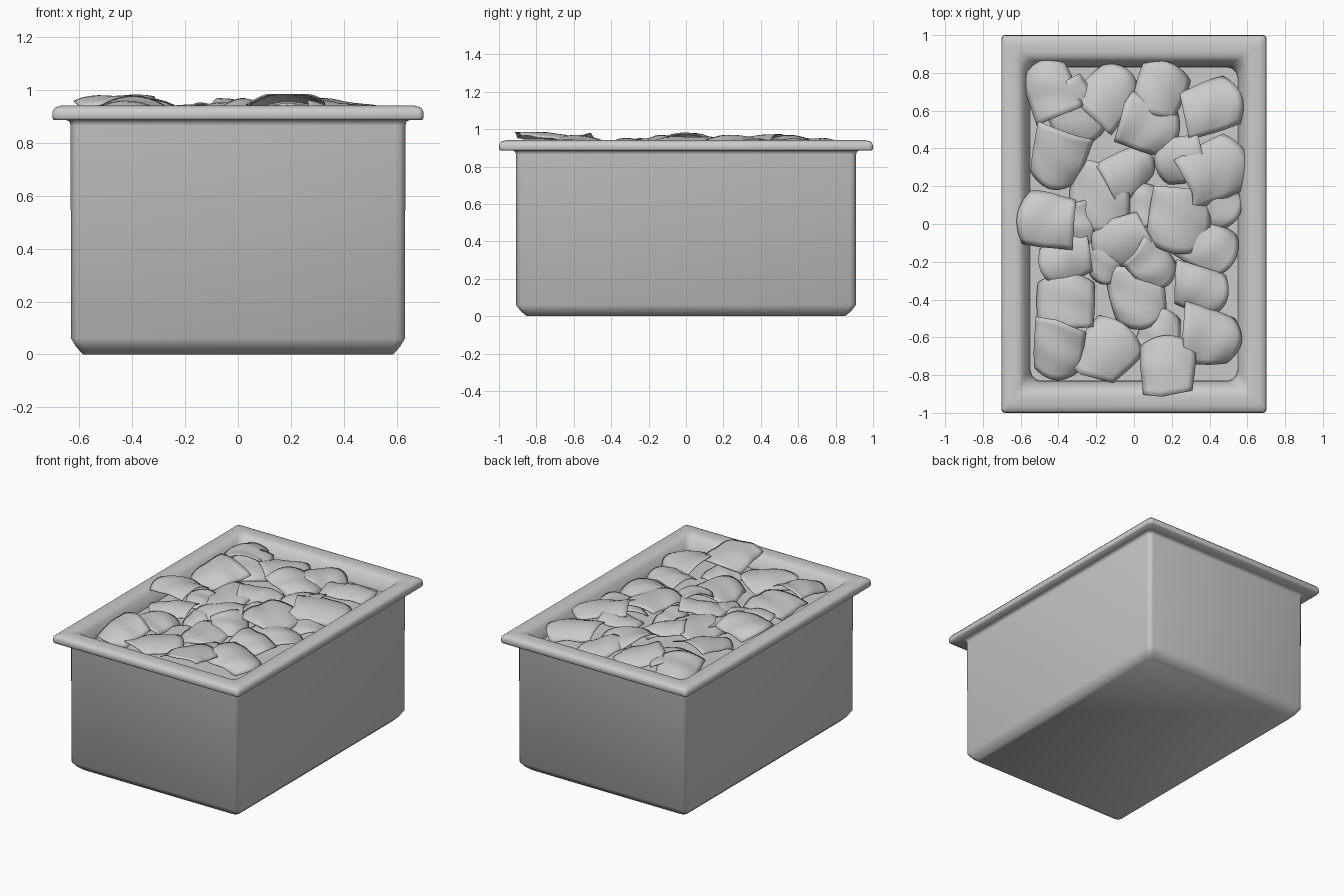
import bpy, bmesh, math, random
from mathutils import Matrix, Vector

if "Cube" in bpy.data.objects:
    bpy.data.objects.remove(bpy.data.objects["Cube"])

random.seed(11)


def make_object(name, bm, angle=40):
    me = bpy.data.meshes.new(name)
    bm.to_mesh(me)
    bm.free()
    ob = bpy.data.objects.new(name, me)
    bpy.context.collection.objects.link(ob)
    bpy.ops.object.select_all(action='DESELECT')
    ob.select_set(True)
    bpy.context.view_layer.objects.active = ob
    bpy.ops.object.shade_smooth_by_angle(angle=math.radians(angle))
    return ob


def ring(bm, hx, hy, z, r, seg=3):
    """Rounded rectangle of vertices."""
    verts = []
    for k, (sx, sy) in enumerate([(1, 1), (-1, 1), (-1, -1), (1, -1)]):
        for i in range(seg + 1):
            a = math.pi / 2 * (k + i / seg)
            verts.append(bm.verts.new((sx * (hx - r) + r * math.cos(a),
                                       sy * (hy - r) + r * math.sin(a), z)))
    return verts


def loft(name, profile, angle=80):
    bm = bmesh.new()
    rings = [ring(bm, *p) for p in profile]
    for a, b in zip(rings, rings[1:]):
        n = len(a)
        for i in range(n):
            bm.faces.new((a[i], a[(i + 1) % n], b[(i + 1) % n], b[i]))
    bm.faces.new(rings[0][::-1])
    bm.faces.new(rings[-1])
    return make_object(name, bm, angle)


# Tub: outside wall, rolled rim, inside wall and floor
loft("tub", [
    (0.585, 0.85, 0.0, 0.03), (0.611, 0.884, 0.027, 0.03),
    (0.631, 0.908, 0.06, 0.03), (0.633, 0.910, 0.865, 0.03),
    (0.637, 0.914, 0.881, 0.03),
    (0.65, 0.925, 0.886, 0.03), (0.697, 0.994, 0.886, 0.02),
    (0.702, 1.0, 0.895, 0.02), (0.700, 0.998, 0.922, 0.02),
    (0.690, 0.988, 0.934, 0.02), (0.665, 0.96, 0.941, 0.025),
    (0.625, 0.91, 0.941, 0.03), (0.60, 0.885, 0.935, 0.04),
    (0.583, 0.866, 0.916, 0.05), (0.565, 0.85, 0.885, 0.055),
    (0.55, 0.835, 0.85, 0.06), (0.54, 0.82, 0.06, 0.06)])

# Flat filling under the chips
loft("filling", [(0.542, 0.822, 0.80, 0.06), (0.55, 0.832, 0.856, 0.06)], 30)


def add_chip(bm, x, y, size, heading, base):
    """Domed, rippled shard: one rounded edge, broken edges elsewhere."""
    n = 10
    w, d = size * random.uniform(0.44, 0.50), size * random.uniform(0.40, 0.46)
    phase, taper = random.uniform(0, 6.28), random.uniform(-0.12, 0.14)
    skew, notch = random.uniform(-0.15, 0.15), random.uniform(-0.5, 0.5)
    depth = random.uniform(-0.12, 0.12)
    rot = (Matrix.Rotation(math.radians(heading + 90), 3, 'Z')
           @ Matrix.Rotation(random.uniform(-0.06, 0.14), 3, 'X')
           @ Matrix.Rotation(random.uniform(-0.14, 0.14), 3, 'Y'))
    pts = []
    for j in range(n + 1):
        for i in range(n + 1):
            u, v = 2 * i / n - 1, 2 * j / n - 1
            px = w * u * (1 + taper * v - 0.08 * max(0, -v) ** 2)
            py = d * (v - 0.42 * (1 - u * u) * (1 - v) / 2 + 0.15)
            py += d * (1 + v) * (depth * (1 - abs(u - notch)) + skew * u)
            pz = 0.05 * (1 - 0.75 * u * u - 0.5 * min(v, 0.2) ** 2)
            pz += 0.004 * math.sin(5 * v + 2 * u + phase)
            pts.append(rot @ Vector((px, py, pz)))
    low = min(p.z for p in pts)
    vs = [bm.verts.new((p.x + x, p.y + y, min(0.985, base + p.z - low)))
          for p in pts]
    for j in range(n):
        for i in range(n):
            a = j * (n + 1) + i
            bm.faces.new((vs[a], vs[a + 1], vs[a + n + 2], vs[a + n + 1]))


# Chips: x, y, size, heading of the rounded edge
upper = [
    (-.44, .71, .28, 110), (-.13, .69, .31, 50), (.41, .62, .31, 20),
    (.08, .52, .30, -20), (-.40, .35, .32, -105), (-.03, .28, .26, 35),
    (.42, .28, .34, 25), (-.46, .02, .31, 170), (.24, .02, .34, -95),
    (-.36, -.19, .26, 205), (.09, -.21, .25, -50), (.35, -.35, .27, -20),
    (-.36, -.42, .31, 90), (.02, -.38, .33, -80), (-.40, -.67, .30, -95),
    (-.14, -.67, .32, 50), (.18, -.75, .30, 90), (.41, -.60, .30, -10)]
lower = [
    (-.31, .58, .31, -60), (.14, .71, .28, 70), (-.18, .14, .34, -90),
    (.25, .34, .26, 190), (-.07, -.09, .28, 200), (.39, -.12, .30, -30),
    (.14, -.57, .24, 80), (-.15, -.20, .22, -90), (.42, .12, .28, -40),
    (-.28, .00, .22, -70), (.05, .10, .20, 100)]
bm = bmesh.new()
for chip in upper:
    lift = 0.035 if chip[0] < -0.45 or chip[1] < -0.7 else 0
    add_chip(bm, *chip, random.uniform(0.862, 0.882) + lift)
for chip in lower:
    add_chip(bm, *chip, random.uniform(0.848, 0.858))
chips = make_object("chips", bm)
mod = chips.modifiers.new("thickness", 'SOLIDIFY')
mod.thickness = 0.005
